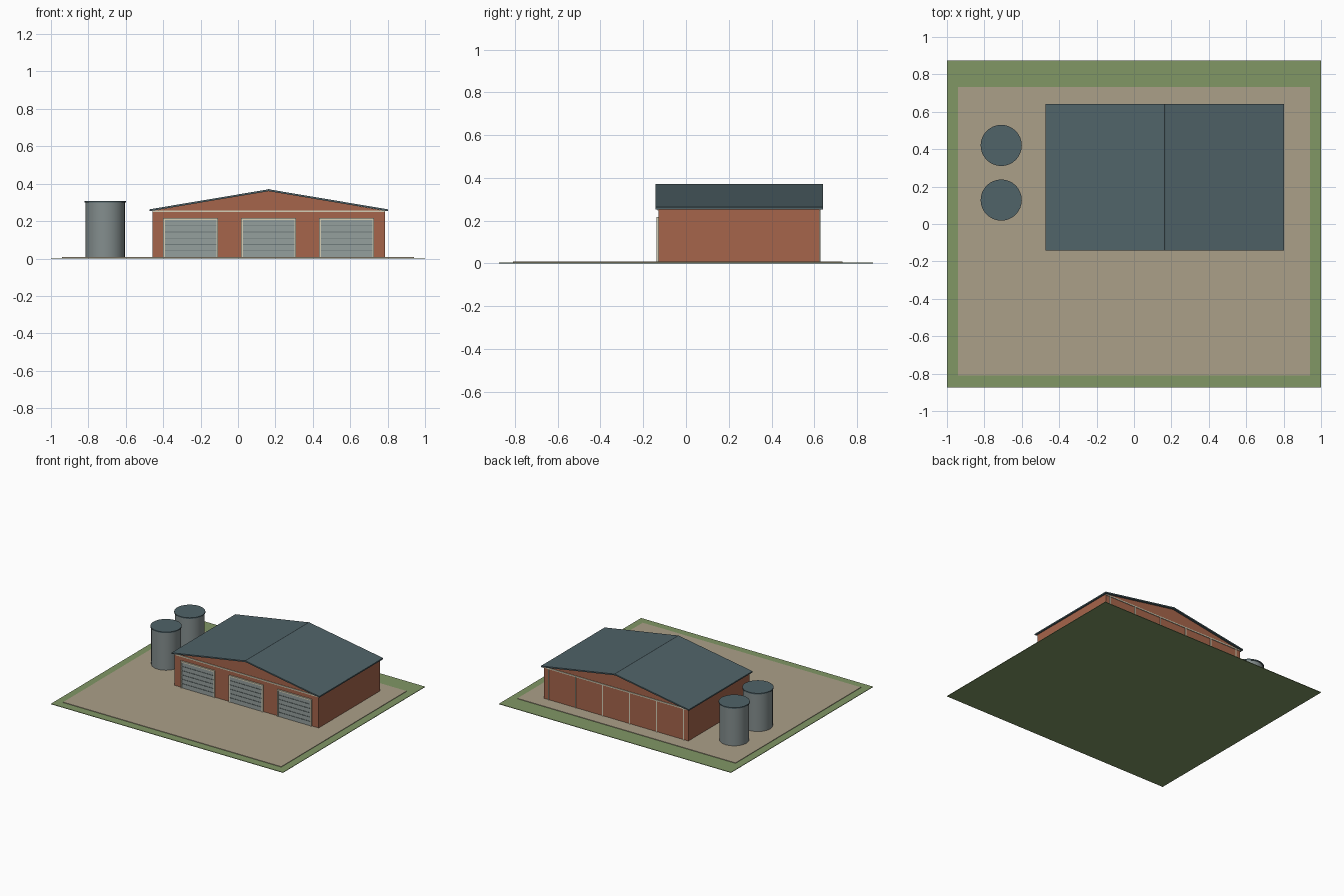
import bpy, bmesh
from math import radians

if "Cube" in bpy.data.objects:
    bpy.data.objects.remove(bpy.data.objects["Cube"])


def material(name, rgb):
    m = bpy.data.materials.new(name)
    m.diffuse_color = (*rgb, 1)
    m.use_nodes = True
    m.node_tree.nodes["Principled BSDF"].inputs["Base Color"].default_value = m.diffuse_color
    return m


GRASS = material("grass", (0.22, 0.31, 0.13))
GRAVEL = material("gravel", (0.41, 0.35, 0.25))
BRICK = material("brick", (0.38, 0.13, 0.07))
SLATE = material("slate", (0.08, 0.125, 0.14))
STEEL = material("steel", (0.30, 0.35, 0.34))
DARK = material("dark_steel", (0.16, 0.20, 0.20))
CREAM = material("cream", (0.66, 0.62, 0.47))
TANK = material("tank_grey", (0.23, 0.27, 0.27))


def finish(name, bm, mat):
    bmesh.ops.recalc_face_normals(bm, faces=bm.faces)
    me = bpy.data.meshes.new(name)
    bm.to_mesh(me)
    bm.free()
    me.materials.append(mat)
    ob = bpy.data.objects.new(name, me)
    bpy.context.collection.objects.link(ob)
    return ob


def box(name, x, y, z, mat):
    """Box from (min, max) pairs."""
    bm = bmesh.new()
    bmesh.ops.create_cube(bm, size=1)
    for v in bm.verts:
        v.co = [r[0] if c < 0 else r[1] for c, r in zip(v.co, (x, y, z))]
    return finish(name, bm, mat)


def prism(name, profile, y0, y1, mat):
    """Extrude an x-z profile along y."""
    bm = bmesh.new()
    face = bm.faces.new([bm.verts.new((x, y0, z)) for x, z in profile])
    ext = bmesh.ops.extrude_face_region(bm, geom=[face])
    for g in ext["geom"]:
        if isinstance(g, bmesh.types.BMVert):
            g.co.y = y1
    return finish(name, bm, mat)


def cylinder(name, x, y, z0, z1, r, mat):
    bpy.ops.mesh.primitive_cylinder_add(vertices=32, radius=r, depth=z1 - z0,
                                        location=(x, y, (z0 + z1) / 2))
    ob = bpy.context.object
    ob.name = name
    ob.data.materials.append(mat)
    bpy.ops.object.shade_smooth_by_angle(angle=radians(40))


# Site
box("grass_plot", (-1, 1), (-0.875, 0.875), (0, 0.004), GRASS)
box("gravel_yard", (-0.94, 0.94), (-0.81, 0.733), (0.004, 0.008), GRAVEL)
G = 0.008

# Gabled walls
CX, HW, YF, YB = 0.164, 0.622, -0.129, 0.625
prism("walls", [(CX - HW, G), (CX + HW, G), (CX + HW, 0.255),
                (CX, 0.361), (CX - HW, 0.255)], YF, YB, BRICK)

# Roof slopes and ridge cap
RW, EAVE, RIDGE, T = 0.637, 0.263, 0.370, 0.010
for side, s in (("left", -1), ("right", 1)):
    prism(f"roof_{side}", [(CX, RIDGE - T), (CX, RIDGE), (CX + s * RW, EAVE),
                           (CX + s * RW, EAVE - T)], -0.143, 0.642, SLATE)
prism("ridge_cap", [(CX - 0.012, RIDGE - 0.003), (CX, RIDGE + 0.0015),
                    (CX + 0.012, RIDGE - 0.003)], -0.143, 0.642, SLATE)

# Eave bands across both gables
for side, y in (("front", (YF - 0.005, YF)), ("back", (YB, YB + 0.005))):
    box(f"{side}_band", (CX - HW, CX + HW), y, (0.248, 0.257), CREAM)

# Rear wall battens
for i in range(6):
    x = CX + (i - 2.5) * 0.233
    box(f"rear_batten_{i + 1}", (x - 0.004, x + 0.004), (YB, YB + 0.005),
        (G, 0.248), CREAM)

# Three roller doors with frames and slats
for i in range(3):
    x, w, f, top = CX + (i - 1) * 0.417, 0.137, 0.010, 0.207
    n = f"door_{i + 1}"
    box(n, (x - w, x + w), (YF - 0.005, YF), (G, top), STEEL)
    for side, s in (("left", -1), ("right", 1)):
        box(f"{n}_jamb_{side}", sorted((x + s * w, x + s * (w + f))),
            (YF - 0.010, YF), (G, top), CREAM)
    box(f"{n}_lintel", (x - w - f, x + w + f), (YF - 0.010, YF),
        (top, top + f), CREAM)
    for k in range(5):
        z = G + (k + 1) * 0.0335
        box(f"{n}_slat_{k + 1}", (x - w, x + w), (YF - 0.008, YF - 0.005),
            (z - 0.002, z + 0.002), DARK)

# Storage tanks
for i, y in enumerate((0.128, 0.42)):
    cylinder(f"tank_{i + 1}", -0.71, y, G, 0.299, 0.105, TANK)
    cylinder(f"tank_lid_{i + 1}", -0.71, y, 0.299, 0.308, 0.11, SLATE)
